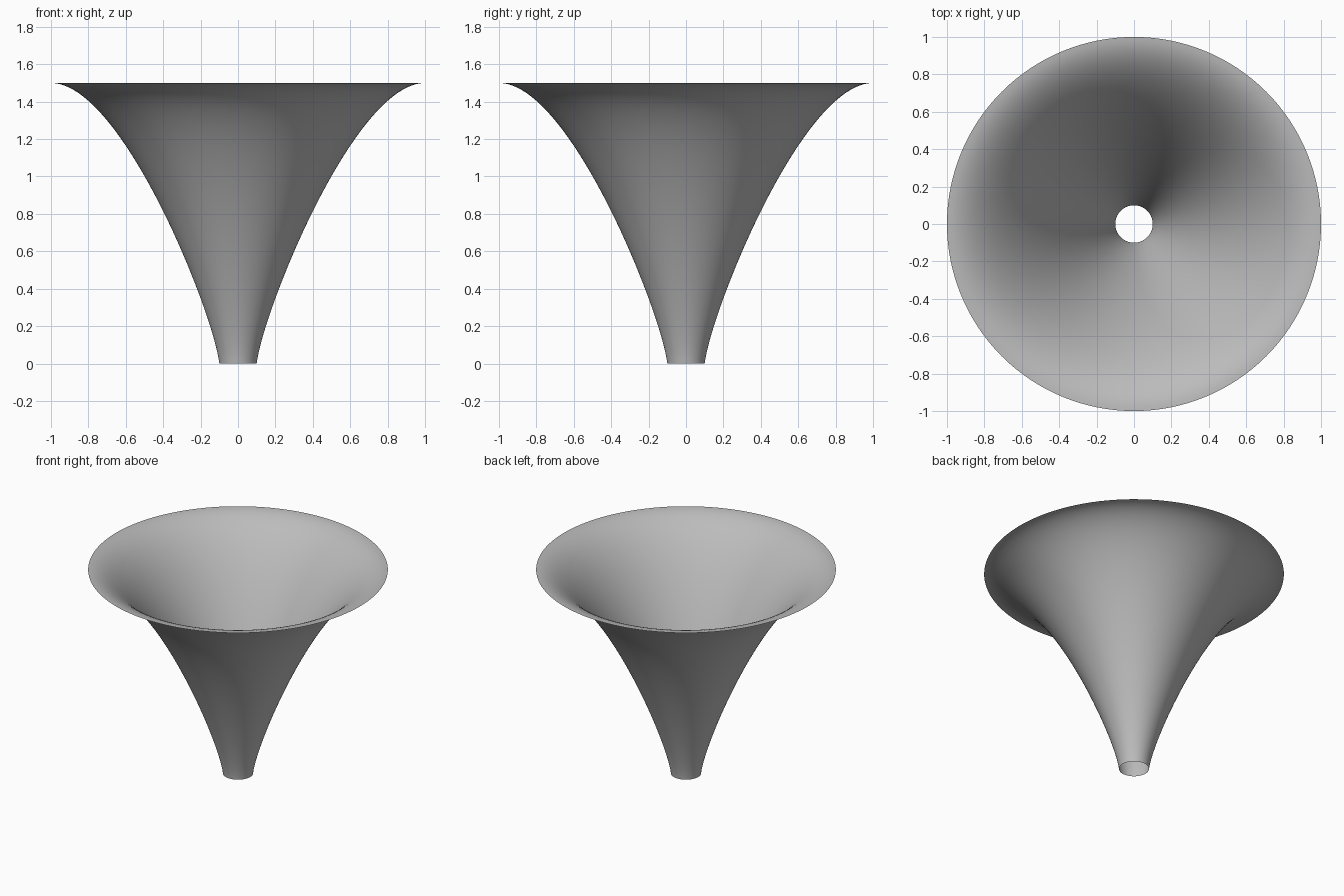
import bpy, bmesh, math
from mathutils import Vector
from mathutils.geometry import interpolate_bezier

cube = bpy.data.objects.get("Cube")
if cube:
    bpy.data.objects.remove(cube)

# Plain grey material
grey = bpy.data.materials.new("grey")
grey.use_nodes = True
colour = (0.5, 0.5, 0.5, 1)
grey.diffuse_color = colour
grey.node_tree.nodes["Principled BSDF"].inputs["Base Color"].default_value = colour

# Flared profile from the narrow open neck to the flat rim
profile = interpolate_bezier(Vector((0.1, 0, 0)), Vector((0.13, 0, 0.27)),
                             Vector((0.62, 0, 1.5)), Vector((1, 0, 1.5)), 49)

# Spin the profile into a thin, open horn
bm = bmesh.new()
verts = [bm.verts.new(p) for p in profile]
edges = [bm.edges.new(pair) for pair in zip(verts, verts[1:])]
bmesh.ops.spin(bm, geom=verts + edges, cent=(0, 0, 0), axis=(0, 0, 1),
               angle=math.tau, steps=128, use_merge=True)
bmesh.ops.remove_doubles(bm, verts=bm.verts, dist=0.0001)
bmesh.ops.recalc_face_normals(bm, faces=bm.faces)
for face in bm.faces:
    face.smooth = True

mesh = bpy.data.meshes.new("flared_horn")
bm.to_mesh(mesh)
bm.free()
mesh.materials.append(grey)
horn = bpy.data.objects.new("flared_horn", mesh)
bpy.context.collection.objects.link(horn)
